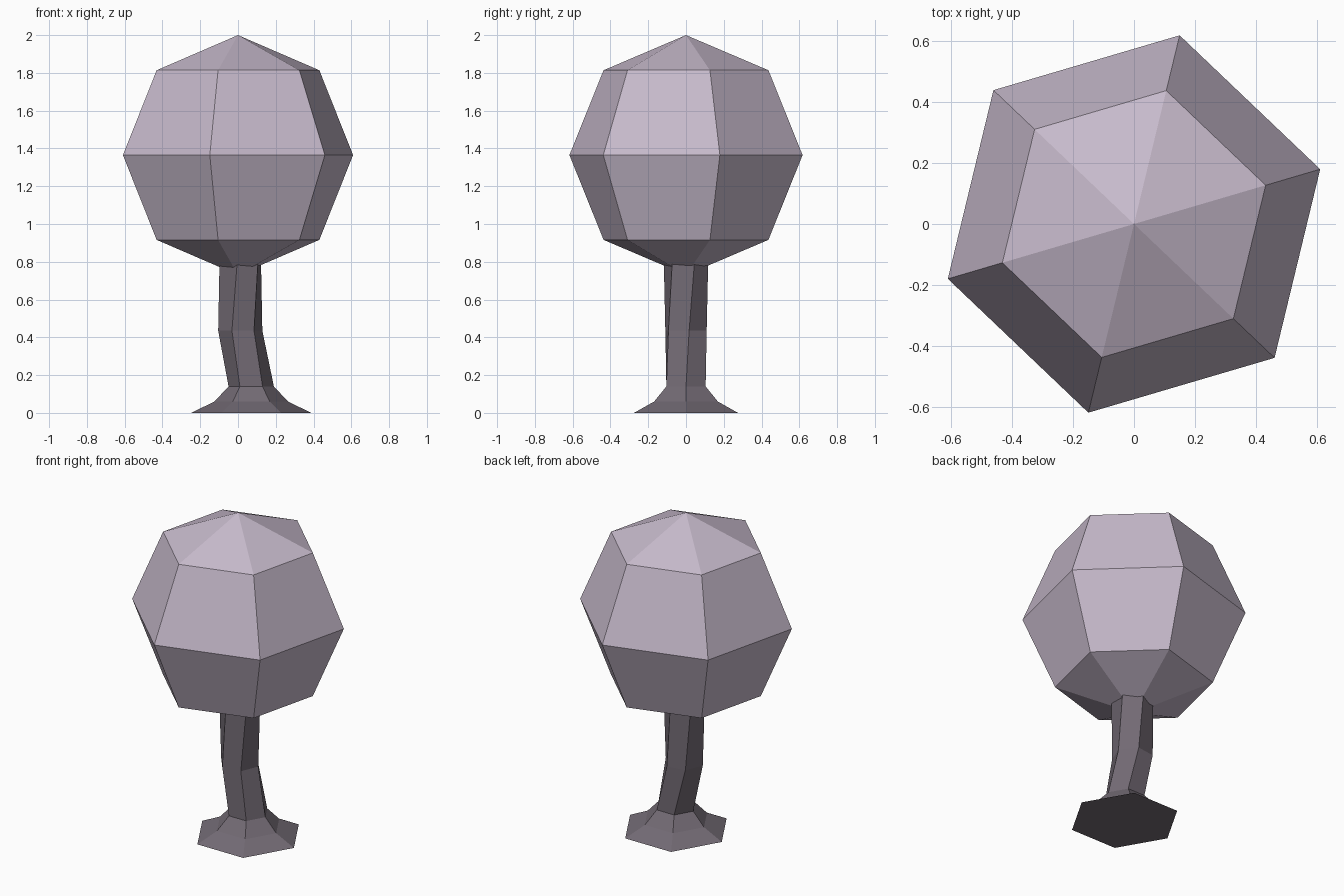
import bpy, bmesh
from math import radians, cos, sin, tau

if "Cube" in bpy.data.objects:
    bpy.data.objects.remove(bpy.data.objects["Cube"])

SIDES = 6


def paint(obj, color):
    mat = bpy.data.materials.new(obj.name + "_color")
    mat.diffuse_color = (*color, 1)
    mat.use_nodes = True
    mat.node_tree.nodes["Principled BSDF"].inputs["Base Color"].default_value = mat.diffuse_color
    obj.data.materials.append(mat)


# crown: six-sided low-poly ball
bpy.ops.mesh.primitive_uv_sphere_add(segments=SIDES, ring_count=4, radius=0.635,
                                     location=(0, 0, 1.365), rotation=(0, 0, radians(46.4)))
crown = bpy.context.object
crown.name = "crown"
paint(crown, (0.57, 0.49, 0.60))

# trunk: stacked hexagon rings (z, centre x, radius, twist in degrees)
profile = [
    (0.00, 0.070, 0.318, 0),
    (0.06, 0.070, 0.195, 0),
    (0.14, 0.070, 0.120, 0),
    (0.435, 0.012, 0.118, 8),
    (0.90, 0.012, 0.120, 26),
]
bm = bmesh.new()
rings = []
for z, cx, r, twist in profile:
    angles = [radians(twist) + tau * i / SIDES for i in range(SIDES)]
    rings.append([bm.verts.new((cx + r * cos(a), r * sin(a), z)) for a in angles])
for low, high in zip(rings, rings[1:]):
    for i in range(SIDES):
        j = (i + 1) % SIDES
        bm.faces.new((low[i], low[j], high[j], high[i]))
bm.faces.new(rings[0][::-1])
bm.faces.new(rings[-1])
mesh = bpy.data.meshes.new("trunk")
bm.to_mesh(mesh)
bm.free()
trunk = bpy.data.objects.new("trunk", mesh)
bpy.context.collection.objects.link(trunk)
paint(trunk, (0.17, 0.145, 0.175))
